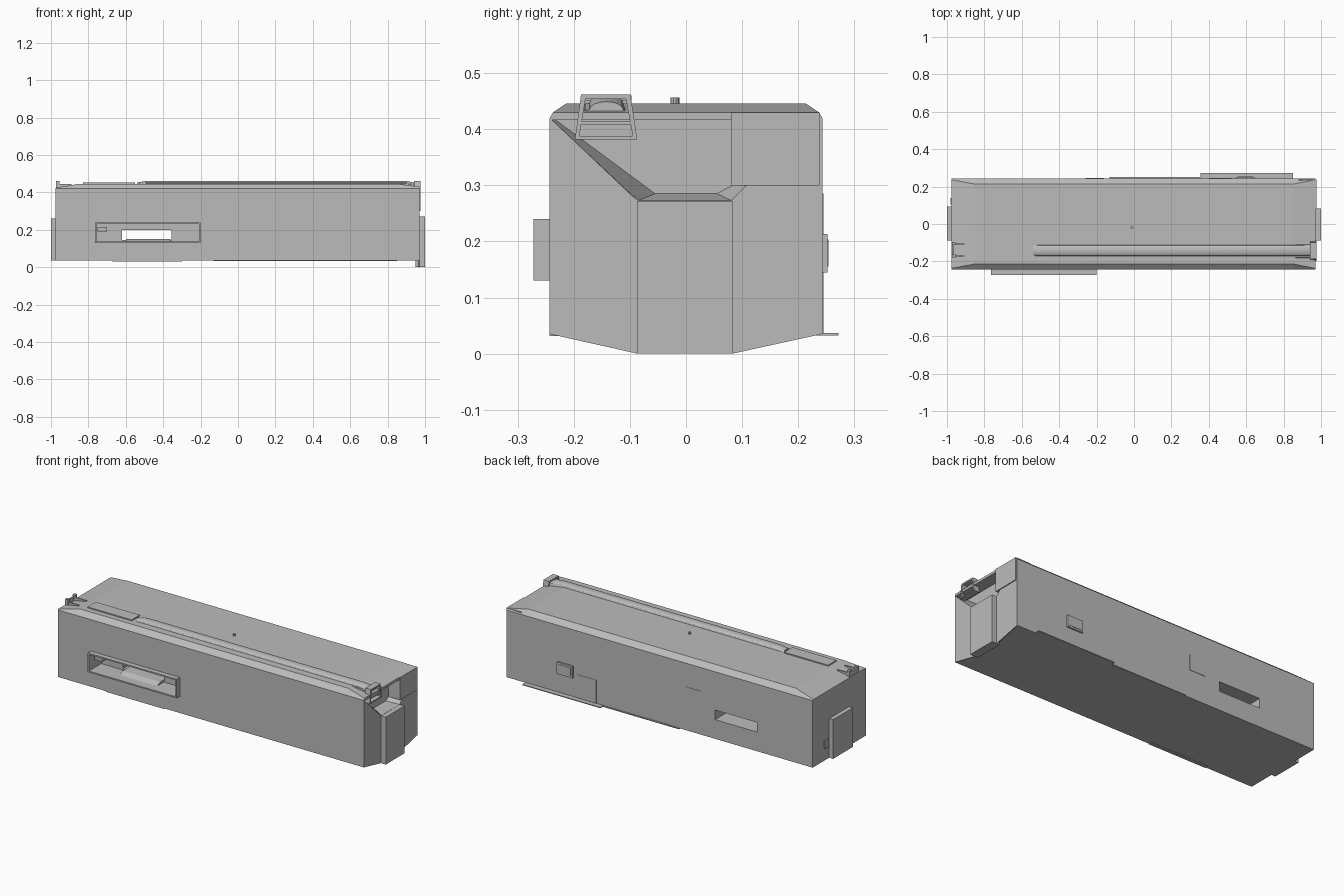
import bpy, bmesh, math

if "Cube" in bpy.data.objects:
    bpy.data.objects.remove(bpy.data.objects["Cube"], do_unlink=True)

grey = bpy.data.materials.new("plain_grey")
grey.use_nodes = True
grey.diffuse_color = (0.5, 0.5, 0.5, 1)
grey.node_tree.nodes["Principled BSDF"].inputs["Base Color"].default_value = grey.diffuse_color


def loft(name, rings, closed=False):
    """Skin matching rings of points; cap the ends unless the loop closes."""
    bm = bmesh.new()
    loops = [[bm.verts.new(p) for p in ring] for ring in rings]
    n = len(loops[0])
    pairs = list(zip(loops, loops[1:])) + ([(loops[-1], loops[0])] if closed else [])
    for a, b in pairs:
        for i in range(n):
            j = (i + 1) % n
            bm.faces.new((a[i], a[j], b[j], b[i]))
    if not closed:
        bm.faces.new(loops[0])
        bm.faces.new(loops[-1])
    bmesh.ops.recalc_face_normals(bm, faces=bm.faces)
    mesh = bpy.data.meshes.new(name)
    bm.to_mesh(mesh)
    bm.free()
    mesh.materials.append(grey)
    ob = bpy.data.objects.new(name, mesh)
    bpy.context.collection.objects.link(ob)
    return ob


def along_x(name, profile, x0, x1):
    return loft(name, [[(x, y, z) for y, z in profile] for x in (x0, x1)])


def rect(a0, a1, b0, b1):
    return [(a0, b0), (a1, b0), (a1, b1), (a0, b1)]


def box(name, x0, x1, y0, y1, z0, z1):
    return along_x(name, rect(y0, y1, z0, z1), x0, x1)


def cut(target, cutter):
    cutter.hide_render = True
    mod = target.modifiers.new("cut", "BOOLEAN")
    mod.object, mod.operation, mod.solver = cutter, "DIFFERENCE", "EXACT"
    bpy.context.view_layer.objects.active = target
    bpy.ops.object.modifier_apply(modifier=mod.name)
    bpy.data.objects.remove(cutter, do_unlink=True)


# Main hull: box with bevelled roof edges that fade out at both ends
W, BASE, EAVE = 0.243, 0.035, 0.42


def section(x, inset, top):
    return [(x, -W, BASE), (x, W, BASE), (x, W, EAVE),
            (x, W - inset, top), (x, inset - W, top), (x, -W, EAVE)]


hull = loft("hull", [section(-0.975, 0.006, 0.424), section(-0.85, 0.03, 0.446),
                     section(0.85, 0.03, 0.446), section(0.97, 0.006, 0.43)])

# Sloped recess under the roof at the +x end
mouth = [(-0.239, 0.416), (-0.087, 0.272), (0.083, 0.272), (0.11, 0.30), (0.11, 0.416)]
back = [(-0.232, 0.416), (-0.055, 0.285), (0.055, 0.285), (0.083, 0.30), (0.083, 0.416)]
cut(hull, loft("recess_cutter", [[(0.90, y, z) for y, z in back],
                                 [(0.975, y, z) for y, z in mouth]]))

# Front alcove, with a narrower slot running through to the back
cut(hull, box("alcove_cutter", -0.757, -0.208, -0.3, -0.16, 0.138, 0.232))
cut(hull, box("slot_cutter", -0.62, -0.355, -0.2, 0.3, 0.145, 0.2))

# Raised rim around the alcove
rim = [rect(-0.765, -0.2, 0.13, 0.24), rect(-0.757, -0.208, 0.138, 0.232)]
stations = [(rim[0], -0.272), (rim[0], -0.23), (rim[1], -0.23), (rim[1], -0.272)]
loft("alcove_rim", [[(x, y, z) for x, z in r] for r, y in stations], closed=True)

# Fittings on the alcove floor and wall
box("alcove_bracket", -0.75, -0.70, -0.23, -0.16, 0.19, 0.215)
bent = [(-0.22, 0.138), (-0.05, 0.138), (-0.09, 0.152), (-0.19, 0.15)]
along_x("alcove_tray", bent, -0.60, -0.36)

# +x end: hanging skirt, pillar and upper corner block
skirt = [(-W, BASE), (-0.087, 0), (0.083, 0), (W, BASE)]
along_x("end_skirt", skirt, 0.965, 0.97)
box("end_pillar", 0.95, 1.0, -0.087, 0.083, 0, 0.272)
box("corner_block", 0.88, 0.975, 0.08, 0.238, 0.30, 0.43)

# -x end: raised door and small box
box("end_door", -1.0, -0.97, -0.088, 0.093, BASE, 0.26)
box("end_switch_box", -0.982, -0.97, 0.105, 0.14, 0.105, 0.15)

# Back wall: hatch, flush panel, ledges
box("back_hatch", 0.545, 0.645, 0.23, 0.252, 0.145, 0.213)
box("back_hatch_inset", 0.555, 0.635, 0.252, 0.254, 0.155, 0.203)
box("back_square_panel", -0.26, -0.16, 0.24, 0.245, 0.195, 0.285)
box("back_low_panel", 0.4, 0.52, 0.24, 0.245, BASE, 0.17)
box("back_long_ledge", 0.355, 0.85, 0.23, 0.272, 0.032, 0.037)
box("back_thin_ledge", -0.13, 0.355, 0.23, 0.25, 0.032, 0.037)
box("front_bottom_strip", -0.67, -0.30, -0.243, -0.225, 0.031, 0.036)

# Roof rail with a rounded crown that dips at its ends
def rail_ring(x, drop):
    arc = [(-0.142 - 0.03 * math.cos(math.pi * k / 8),
            0.447 - drop + 0.014 * math.sin(math.pi * k / 8)) for k in range(9)]
    pts = [(-0.185, 0.425)] + [(-0.18, 0.446 - drop)] + arc + [(-0.105, 0.425)]
    return [(x, y, z) for y, z in pts]


rail = loft("roof_rail", [rail_ring(-0.54, 0.008), rail_ring(-0.49, 0),
                          rail_ring(0.90, 0), rail_ring(0.955, 0.012)])
bpy.ops.object.select_all(action="DESELECT")
rail.select_set(True)
bpy.context.view_layer.objects.active = rail
bpy.ops.object.shade_smooth_by_angle(angle=math.radians(30))

box("roof_flat_cover", -0.83, -0.55, -0.18, -0.105, 0.43, 0.452)
for i, y in enumerate((-0.172, -0.105)):
    box(f"roof_guide_{i + 1}", -0.972, -0.89, y - 0.004, y + 0.004, 0.41, 0.444)
    box(f"roof_stop_{i + 1}", -0.972, -0.955, y - 0.008, y + 0.008, 0.42, 0.46)
box("roof_stop_bar", -0.972, -0.962, -0.172, -0.105, 0.42, 0.45)

# Trapezoid rail mouth at the +x end
outer = [(-0.198, 0.382), (-0.087, 0.382), (-0.099, 0.462), (-0.187, 0.462)]
inner = [(-0.19, 0.388), (-0.095, 0.388), (-0.107, 0.454), (-0.179, 0.454)]
mouth_stations = [(outer, 0.94), (outer, 0.975), (inner, 0.975), (inner, 0.94)]
loft("rail_mouth", [[(x, y, z) for y, z in p] for p, x in mouth_stations], closed=True)
box("rail_mouth_bar", 0.945, 0.975, -0.188, -0.098, 0.408, 0.414)

# Roof pin
bpy.ops.mesh.primitive_cylinder_add(vertices=10, radius=0.008, depth=0.02,
                                    location=(-0.01, -0.02, 0.446))
pin = bpy.context.object
pin.name = "roof_pin"
pin.data.materials.append(grey)
